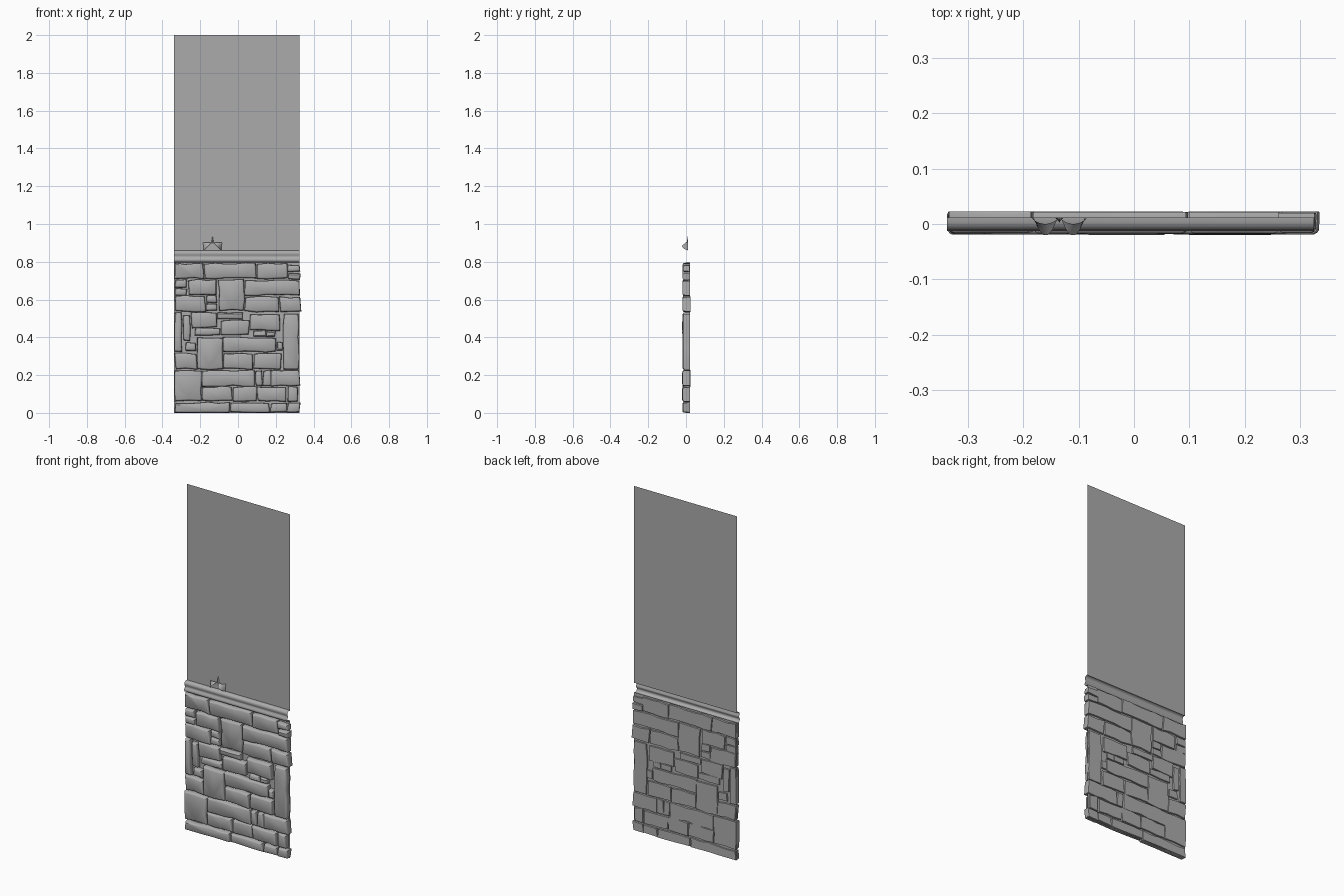
import bpy, bmesh, random
from mathutils import Vector

if "Cube" in bpy.data.objects:
    bpy.data.objects.remove(bpy.data.objects["Cube"])

random.seed(7)
X0, X1 = -0.338, 0.328

# Dark grey for every part
grey = bpy.data.materials.new("dark_grey")
grey.diffuse_color = (0.41, 0.41, 0.41, 1)
grey.use_nodes = True
grey.node_tree.nodes["Principled BSDF"].inputs["Base Color"].default_value = grey.diffuse_color


def add_object(name, bm, angle=0.6):
    bmesh.ops.remove_doubles(bm, verts=bm.verts, dist=1e-5)
    mesh = bpy.data.meshes.new(name)
    bm.to_mesh(mesh)
    bm.free()
    mesh.materials.append(grey)
    ob = bpy.data.objects.new(name, mesh)
    bpy.context.collection.objects.link(ob)
    bpy.ops.object.select_all(action='DESELECT')
    ob.select_set(True)
    bpy.context.view_layer.objects.active = ob
    bpy.ops.object.shade_smooth_by_angle(angle=angle)
    return ob


def sweep(name, profile, angle=0.6):
    """Open (y, z) profile swept along the wall width."""
    bm = bmesh.new()
    a = [bm.verts.new((X0, y, z)) for y, z in profile]
    b = [bm.verts.new((X1 - 0.003, y, z)) for y, z in profile]
    for i in range(len(a) - 1):
        bm.faces.new((a[i], a[i + 1], b[i + 1], b[i]))
    return add_object(name, bm, angle)


def stone(bm, xa, xb, za, zb):
    """Rough block: jittered outline, rounded front and back edges."""
    g = 0.0015
    xa, xb, za, zb = xa + g, xb - g, za + g, zb - g
    nx = max(1, round((xb - xa) / 0.06))
    nz = max(1, round((zb - za) / 0.06))
    pts = [(xa + (xb - xa) * i / nx, za) for i in range(nx)]
    pts += [(xb, za + (zb - za) * i / nz) for i in range(nz)]
    pts += [(xb - (xb - xa) * i / nx, zb) for i in range(nx)]
    pts += [(xa, zb - (zb - za) * i / nz) for i in range(nz)]
    j = min(0.005, 0.1 * (zb - za), 0.1 * (xb - xa))
    pts = [(max(X0, x + random.uniform(-j, j)), max(0, z + random.uniform(-j, j)))
           for x, z in pts]
    cx, cz = (xa + xb) / 2, (za + zb) / 2
    hx, hz = (xb - xa) / 2, (zb - za) / 2
    front = random.uniform(-0.020, -0.015)
    back = random.uniform(0.019, 0.023)
    rings = []
    for y, inset in ((back, 0.001), (back - 0.003, 0), (front + 0.008, 0.001),
                     (front + 0.003, 0.004), (front, 0.009)):
        sx, sz = max(0.5, 1 - inset / hx), max(0.5, 1 - inset / hz)
        rings.append([bm.verts.new((cx + (x - cx) * sx, y, cz + (z - cz) * sz))
                      for x, z in pts])
    n = len(pts)
    for r, s in zip(rings, rings[1:]):
        for i in range(n):
            k = (i + 1) % n
            bm.faces.new((r[i], r[k], s[k], s[i]))
    bm.faces.new(rings[0])
    bm.faces.new(rings[-1])


# Stone facing: (bottom, top, x edges of neighbouring stones), hundredths
lower = [
    (0, 5.5, (-33.5, -4, 17, 26, 33)),
    (6, 22.5, (-33.5, -19)), (6, 14, (-19, -3, 10, 26, 32)),
    (14, 22.5, (-19, 9, 13, 17.5, 33)),
    (23, 31.5, (-33.5, -21.5)), (23, 40, (-21.5, -8)), (23, 31.5, (-8, 8, 23)),
    (32, 40, (-8, 20)), (32.5, 37.5, (20, 24)), (23, 52, (24, 32.5)),
]
middle = [
    (32, 53, (-33.5, -29.5)), (38, 52, (-29, -25)), (33, 37.5, (-28, -22)),
    (45, 53, (-25, -11)), (41, 45, (-23, -9)), (41, 49, (-9, 6)),
    (49.5, 53.5, (-11, 3)), (43.5, 52, (6, 22)), (40, 43.5, (8, 15, 20)),
]
upper = [
    (53.5, 62, (-33.5, -17)), (58.2, 62.5, (-17, -11)), (54, 58, (-17, -11)),
    (54, 70.5, (-10.5, 3.5)), (53.5, 61.5, (3.5, 22, 33.2)), (62, 70.5, (3.5, 32.5)),
    (62.5, 70.5, (-26.5, -11)), (66.3, 70.5, (-33.5, -27)), (62, 66, (-33.5, -27)),
    (71, 79.3, (-33.5, -18, 10, 26)), (74.5, 78.5, (26, 33)), (70.5, 74.2, (26.3, 33)),
]
for name, rows in (("stones_lower", lower), ("stones_middle", middle),
                   ("stones_upper", upper)):
    bm = bmesh.new()
    for za, zb, xs in rows:
        for xa, xb in zip(xs, xs[1:]):
            stone(bm, xa / 100, xb / 100, za / 100, zb / 100)
    bmesh.ops.recalc_face_normals(bm, faces=bm.faces)
    add_object(name, bm)

# Thin plaster wall above, mortar sheet behind the stones
sweep("plaster_wall", [(0.012, 2.0), (0.012, 0.855)])
sweep("mortar_backing", [(0.012, 0.80), (0.012, 0.0)])

# Moulded rail between them, softly shaded
sweep("chair_rail", [(0.012, 0.86), (0.003, 0.859), (-0.006, 0.855), (-0.010, 0.847),
                     (-0.009, 0.838), (-0.005, 0.831), (-0.005, 0.825), (-0.010, 0.818),
                     (-0.013, 0.810), (-0.010, 0.802), (0.0, 0.797), (0.012, 0.796)], 1.3)

# Small leaf ornament on the rail: two curled wings and a spike
bm = bmesh.new()
CX = -0.135
for s in (-1, 1):
    tip = Vector((CX + s * 0.004, 0.008, 0.902))
    rows = []
    for i in range(7):
        t = i / 6
        edge = Vector((CX + s * (0.050 - 0.004 * t), 0.010, 0.903 - 0.043 * t))
        row = []
        for k in range(6):
            u = k / 5
            p = tip.lerp(edge, u)
            p.y -= 0.12 * u * (1 - u) * (0.3 + 0.7 * t)
            row.append(bm.verts.new(p))
        rows.append(row)
    for r, q in zip(rows, rows[1:]):
        for k in range(5):
            if k == 0:
                bm.faces.new((r[0], r[1], q[1]))
            else:
                bm.faces.new((r[k], r[k + 1], q[k + 1], q[k]))
    # half of the spike
    a = bm.verts.new((CX, 0.010, 0.937))
    b = bm.verts.new((CX, 0.003, 0.898))
    c = bm.verts.new((CX + s * 0.007, 0.011, 0.900))
    bm.faces.new((a, b, c))
bmesh.ops.recalc_face_normals(bm, faces=bm.faces)
add_object("leaf_ornament", bm, 0.9)
